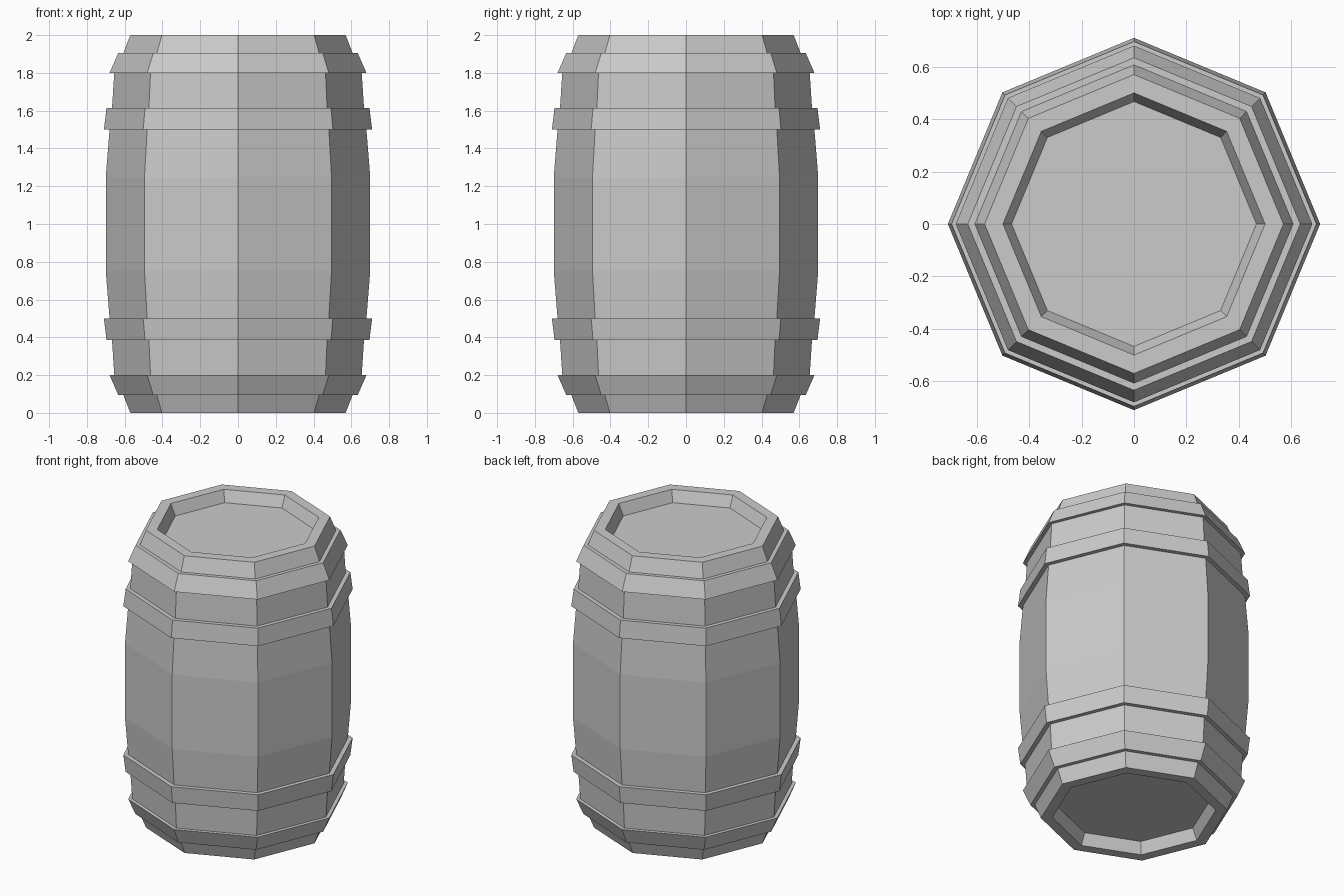
import bpy, bmesh, math

cube = bpy.data.objects.get("Cube")
if cube:
    bpy.data.objects.remove(cube, do_unlink=True)

SIDES = 8
HEIGHT = 2.0

grey = bpy.data.materials.new("plain grey")
grey.use_nodes = True
colour = (0.6, 0.6, 0.6, 1)
grey.diffuse_color = colour
grey.node_tree.nodes["Principled BSDF"].inputs["Base Color"].default_value = colour


def lathe(name, profile, closed=False):
    """Spin (radius, z) points, listed bottom to top on the outside, into a solid."""
    bm = bmesh.new()
    rings = []
    for r, z in profile:
        angles = [2 * math.pi * i / SIDES for i in range(SIDES)]
        rings.append([bm.verts.new((r * math.cos(a), r * math.sin(a), z)) for a in angles])
    pairs = list(zip(rings, rings[1:]))
    if closed:
        pairs.append((rings[-1], rings[0]))
    else:
        bm.faces.new(rings[0])
        bm.faces.new(rings[-1])
    for low, high in pairs:
        for i in range(SIDES):
            j = (i + 1) % SIDES
            bm.faces.new((low[i], low[j], high[j], high[i]))
    bmesh.ops.recalc_face_normals(bm, faces=bm.faces)
    mesh = bpy.data.meshes.new(name)
    bm.to_mesh(mesh)
    bm.free()
    mesh.materials.append(grey)
    obj = bpy.data.objects.new(name, mesh)
    bpy.context.collection.objects.link(obj)
    return obj


def flip(profile):
    """Mirror a profile about mid height."""
    return [(r, HEIGHT - z) for r, z in reversed(profile)]


# Staved body with a recessed head at each end
lower_half = [(0.467, 0.075), (0.5, 0), (0.57, 0), (0.607, 0.095),
              (0.655, 0.2), (0.667, 0.385), (0.68, 0.5), (0.7, 0.75)]
lathe("barrel_body", lower_half + flip(lower_half))

# Hoops: inner radii sit just inside the staves
end_hoop = [(0.59, 0.095), (0.634, 0.095), (0.68, 0.2), (0.64, 0.2)]
middle_hoop = [(0.65, 0.385), (0.696, 0.385), (0.71, 0.5), (0.665, 0.5)]
for part, profile in (("end_hoop", end_hoop), ("middle_hoop", middle_hoop)):
    lathe("lower_" + part, profile, closed=True)
    lathe("upper_" + part, flip(profile), closed=True)
